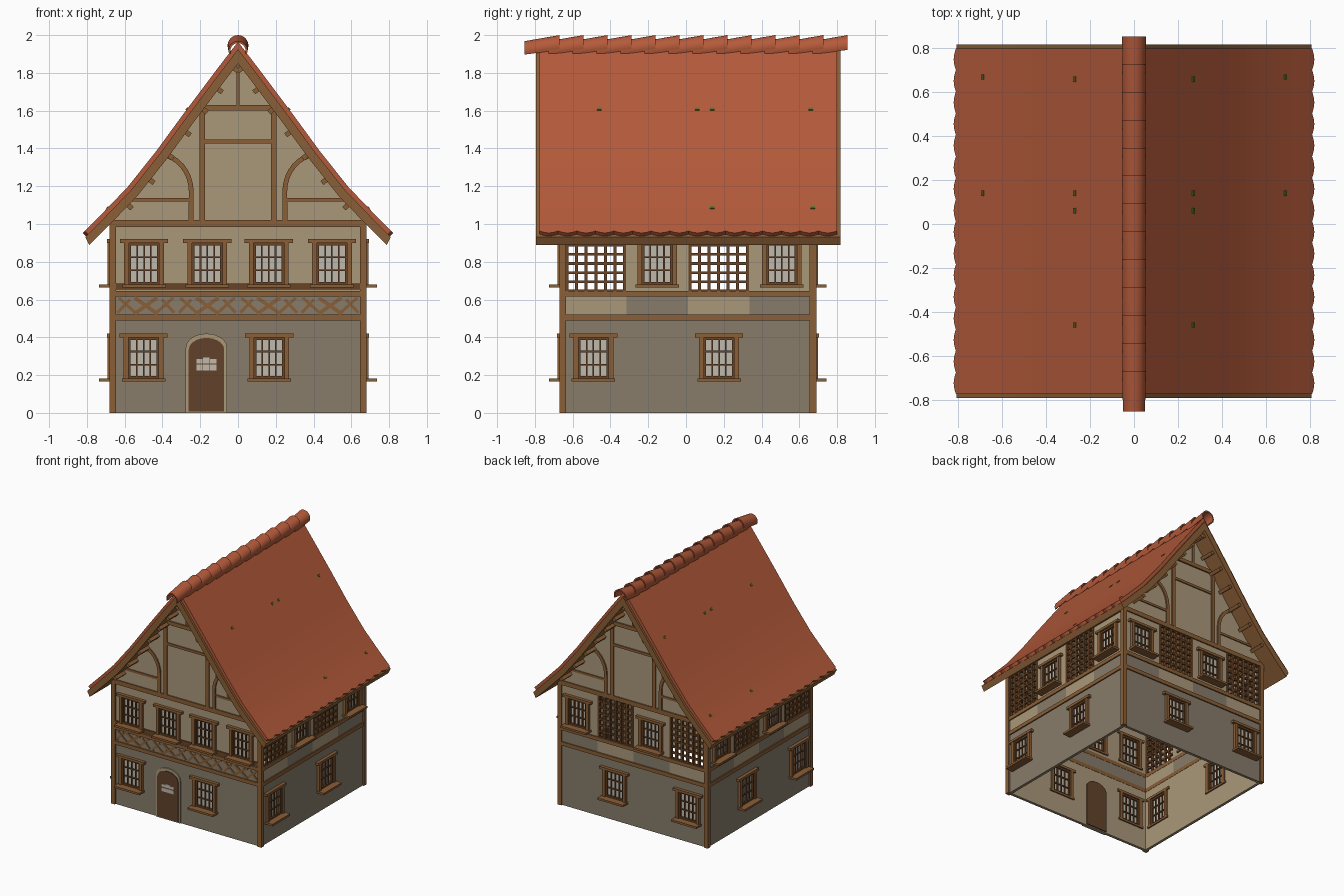
import bpy, bmesh, math
from mathutils import Vector

if "Cube" in bpy.data.objects:
    bpy.data.objects.remove(bpy.data.objects["Cube"])

H, CY = 0.68, 0.01          # half width of the body, y of its centre
SIDES = ("front", "back", "right", "left")


def material(name, *rgb):
    m = bpy.data.materials.new(name)
    m.diffuse_color = [((c / 255 + 0.055) / 1.055) ** 2.4 for c in rgb] + [1]
    m.use_nodes = True
    m.node_tree.nodes["Principled BSDF"].inputs["Base Color"].default_value = m.diffuse_color
    return m


ROOF = material("roof clay red", 180, 90, 58)
WOOD = material("light timber", 138, 94, 54)
DARK = material("dark timber", 104, 68, 38)
DOOR = material("door brown", 98, 66, 42)
PLASTER = material("plaster beige", 170, 152, 122)
STONE = material("stone grey", 136, 124, 107)
GLASS = material("pane grey", 192, 186, 172)
MOSS = material("moss green", 92, 116, 42)

parts = {}


def loft(name, mat, rings):
    """Closed solid through a list of equal rings, added to the named part."""
    bm = parts.setdefault(name, (bmesh.new(), mat))[0]
    vs = [[bm.verts.new(p) for p in r] for r in rings]
    n = len(vs[0])
    for a, b in zip(vs, vs[1:]):
        for i in range(n):
            bm.faces.new((a[i], a[(i + 1) % n], b[(i + 1) % n], b[i]))
    bm.faces.new(vs[0])
    bm.faces.new(vs[-1])


def pos(side, u, z, d):
    """Wall coordinates: u along the wall, z up, d outward from its plane."""
    return {"front": (u, CY - H - d, z), "back": (u, CY + H + d, z),
            "right": (H + d, CY + u, z), "left": (-H - d, CY + u, z)}[side]


def prism(name, mat, side, pts, d0, d1):
    loft(name, mat, [[pos(side, u, z, d) for u, z in pts] for d in (d0, d1)])


def box(name, mat, side, u0, u1, z0, z1, d0, d1):
    prism(name, mat, side, [(u0, z0), (u1, z0), (u1, z1), (u0, z1)], d0, d1)


def bar(name, mat, side, a, b, w, d0, d1):
    """Straight beam of width w from a to b in the wall plane."""
    a, b = Vector(a), Vector(b)
    t = (b - a).normalized() * w / 2
    n = Vector((-t.y, t.x))
    prism(name, mat, side, [a + n, b + n, b - n, a - n], d0, d1)


def pierced(name, mat, side, z0, z1, holes, hz0, hz1, d0, d1):
    """Wall strip with rectangular openings."""
    u = -0.655
    for a, b in holes:
        box(name, mat, side, u, a, z0, z1, d0, d1)
        box(name, mat, side, a, b, z0, hz0, d0, d1)
        if hz1 < z1:
            box(name, mat, side, a, b, hz1, z1, d0, d1)
        u = b
    box(name, mat, side, u, 0.655, z0, z1, d0, d1)


def window(side, u, z):
    """Framed window whose sill starts at height z."""
    for s in (-1, 1):
        a, b = sorted((u + s * 0.08, u + s * 0.105))
        box("window_frames", WOOD, side, a, b, z + 0.015, z + 0.235, -0.045, 0.01)
        a, b = sorted((u + s * 0.068, u + s * 0.08))
        box("window_sashes", DARK, side, a, b, z + 0.015, z + 0.235, -0.035, 0)
    box("window_headers", WOOD, side, u - 0.128, u + 0.128, z + 0.235, z + 0.255, -0.045, 0.014)
    box("window_sills", WOOD, side, u - 0.115, u + 0.115, z, z + 0.016, -0.045, 0.055)
    for a in (z + 0.016, z + 0.222):
        box("window_sashes", DARK, side, u - 0.08, u + 0.08, a, a + 0.013, -0.035, 0)
    for i in (-1, 0, 1):
        box("window_bars", DARK, side, u + i * 0.036 - 0.004, u + i * 0.036 + 0.004, z + 0.02, z + 0.23, -0.032, -0.006)
    for i in (1, 2):
        c = z + 0.02 + 0.07 * i
        box("window_bars", DARK, side, u - 0.075, u + 0.075, c - 0.004, c + 0.004, -0.032, -0.006)
    box("window_panes", GLASS, side, u - 0.08, u + 0.08, z + 0.016, z + 0.235, -0.022, -0.016)


# Walls, storey beams, windows and open lattices
LOW, CELLS = (-0.5, 0.165), (-0.4875, -0.1625, 0.1625, 0.4875)
for side in SIDES:
    holes = [(u - 0.085, u + 0.085) for u in LOW]
    pierced("ground_wall", STONE, side, 0, 0.5, holes, 0.18, 0.4, -0.022, -0.012)
    pierced("ground_wall_lining", PLASTER, side, 0, 0.5, holes, 0.18, 0.4, -0.034, -0.022)
    for u in LOW:
        window(side, u, 0.165)
    top = []
    for i, u in enumerate(CELLS):
        lattice = side != "front" and i in (0, 2)
        band = ("band_panels_plaster", PLASTER) if lattice else ("band_panels_stone", STONE)
        box(*band, side, u - 0.1625, u + 0.1625, 0.5, 0.635, -0.034, -0.012)
        if lattice:
            a, b = u - 0.152, u + 0.152
            for k in range(7):
                c = a + (b - a) * k / 6
                box("lattice", DARK, side, c - 0.008, c + 0.008, 0.64, 0.99, -0.03, -0.008)
            for k in range(8):
                c = 0.645 + 0.0485 * k
                box("lattice", DARK, side, a, b, c - 0.007, c + 0.007, -0.027, -0.011)
            top.append((u - 0.16, u + 0.16, 0.645, 0.985))
        else:
            w = u + math.copysign(0.01, u) * (abs(u) > 0.3)
            window(side, w, 0.665)
            top.append((w - 0.085, w + 0.085, 0.68, 0.9))
    u = -0.655
    for a, b, z0, z1 in top:
        box("upper_wall", PLASTER, side, u, a, 0.64, 1.0, -0.034, -0.012)
        box("upper_wall", PLASTER, side, a, b, 0.64, z0, -0.034, -0.012)
        box("upper_wall", PLASTER, side, a, b, z1, 1.0, -0.034, -0.012)
        u = b
    box("upper_wall", PLASTER, side, u, 0.655, 0.64, 1.0, -0.034, -0.012)
    for z0, z1 in ((0.49, 0.52), (0.615, 0.645), (0.985, 1.02)):
        box("storey_beams", WOOD, side, -0.66, 0.66, z0, z1, -0.036, -0.002)
for s in ("front", "back"):
    for a in (-0.68, 0.645):
        box("corner_posts", WOOD, s, a, a + 0.035, 0, 1.02, -0.035, 0)

# Ornamental braces on the front band
box("front_sill_beam", DARK, "front", -0.645, 0.645, 0.652, 0.685, -0.03, -0.004)
for u in CELLS:
    for s in (-1, 1):
        bar("band_braces", WOOD, "front", (u - s * 0.06, 0.525), (u + s * 0.06, 0.61), 0.02, -0.02, -0.006)
        bar("band_braces", WOOD, "front", (u + s * 0.05, 0.525), (u + s * 0.145, 0.61), 0.016, -0.02, -0.007)
        bar("band_braces", WOOD, "front", (u + s * 0.15, 0.53), (u + s * 0.085, 0.6), 0.016, -0.02, -0.008)


# Arched door with surround and a small light
def arch(u, w, z0, z1, rise, n=10):
    return [(u - w, z0), (u + w, z0)] + [(u + w * math.cos(math.pi * i / n), z1 + rise * math.sin(math.pi * i / n))
                                         for i in range(n + 1)]


prism("door_surround", PLASTER, "front", arch(-0.167, 0.11, 0, 0.345, 0.075), -0.03, -0.004)
prism("door_leaf", DOOR, "front", arch(-0.167, 0.094, 0.008, 0.335, 0.062), -0.042, 0.001)
for i in (-1, 0, 1):
    for z0, h in ((0.225, 0.03), (0.262, 0.03 - 0.008 * abs(i))):
        box("door_light", GLASS, "front", -0.184 + i * 0.037, -0.15 + i * 0.037, z0, z0 + h, -0.01, 0.003)

# Roof profile, sagging towards the eaves
PROFILE = [Vector(p) for p in ((0, 1.965), (0.13, 1.795), (0.28, 1.595), (0.43, 1.39),
                               (0.585, 1.195), (0.72, 1.055), (0.812, 0.963))]


def normal(i):
    a, b = PROFILE[max(i - 1, 0)], PROFILE[min(i + 1, 6)]
    t = (b - a).normalized()
    return Vector((-t.y, t.x))


def off(d, ext=0.0):
    """Right half of the profile moved inward by d, lengthened by ext."""
    pts = [p - normal(i) * d for i, p in enumerate(PROFILE)]
    pts[0] = Vector((0, PROFILE[0].y - d / normal(0).y))
    pts[-1] = pts[-1] + (PROFILE[-1] - PROFILE[-2]).normalized() * ext
    return pts


for s in (-1, 1):
    # scalloped tile sheet and timber boarding beneath
    rings, n = [], 128
    for j in range(n + 1):
        e = 0.014 * abs(math.sin(math.pi * 16 * j / n))
        y = -0.775 + 1.575 * j / n
        rings.append([(s * p.x, y, p.y) for p in off(0, e) + off(0.024, e)[::-1]])
    loft("roof_tiles", ROOF, rings)
    pts = [(s * p.x, p.y) for p in off(0.024, 0.02) + off(0.07, 0.035)[::-1]]
    loft("roof_boarding", WOOD, [[(x, y, z) for x, z in pts] for y in (-0.793, 0.818)])
    # moss tufts
    for y, x in ((-0.46, 0.27), (0.06, 0.27), (0.14, 0.27), (0.66, 0.27), (0.67, 0.69), (0.14, 0.69)):
        i = max(k for k in range(6) if PROFILE[k].x <= x)
        t = (PROFILE[i + 1] - PROFILE[i]).normalized()
        p = PROFILE[i] + t * ((x - PROFILE[i].x) / t.x)
        m = Vector((-t.y, t.x)) * 0.005
        q = [p - t * 0.01 - m, p + t * 0.01 - m, p + t * 0.007 + m, p - t * 0.007 + m]
        loft("moss", MOSS, [[(s * v.x, yy, v.y) for v in q] for yy in (y - 0.012, y + 0.012)])

# Overlapping ridge tiles, each tilted up towards the back
for k in range(13):
    y = -0.855 + 0.127 * k
    rings = []
    for yy, zc, r in ((y, 1.918, 0.05), (y + 0.186, 1.945, 0.055)):
        ang = [math.radians(-25 + 230 * i / 16) for i in range(17)]
        rings.append([(r * math.cos(a), yy, zc + r * math.sin(a)) for a in ang]
                     + [((r - 0.01) * math.cos(a), yy, zc + (r - 0.01) * math.sin(a)) for a in ang[::-1]])
    loft("ridge_tiles", ROOF, rings)

# Gables: plaster, frame, curved braces and overhang pegs
inner = [(p.x, p.y) for p in off(0.05) if p.x < 0.65] + [(0.66, 1.045), (0.66, 0.99)]
gable = inner + [(-x, z) for x, z in inner[:0:-1]]
for side in ("front", "back"):
    prism("gable_wall", PLASTER, side, gable, -0.034, -0.012)
    g = ("gable_timbers", WOOD, side)
    box(*g, -0.2, 0.2, 1.6, 1.63, -0.02, 0)
    box(*g, -0.18, 0.18, 1.427, 1.447, -0.02, -0.003)
    box(*g, -0.009, 0.009, 1.63, 1.9, -0.02, -0.003)
    for s in (-1, 1):
        a, b = sorted((s * 0.175, s * 0.205))
        box(*g, a, b, 1.02, 1.605, -0.02, -0.001)
        a, b = sorted((s * 0.245, s * 0.575))
        box(*g, a, b, 1.12, 1.138, -0.02, -0.004)
        arc = [math.radians(90 * i / 8) for i in range(8)]
        curve = [(0.235, 1.02)] + [(0.42 - 0.185 * math.cos(t), 1.17 + 0.21 * math.sin(t)) for t in arc]
        curve += [(0.26 + 0.16 * (1 - math.cos(t)), 1.17 + 0.185 * math.sin(t)) for t in arc[::-1]] + [(0.262, 1.02)]
        prism(*g, [(s * x, z) for x, z in curve], -0.02, -0.002)
        for x in (0.075, 0.16, 0.24, 0.33, 0.42, 0.52, 0.63):
            i = max(k for k in range(6) if PROFILE[k].x <= x)
            t = (PROFILE[i + 1] - PROFILE[i]).normalized()
            p = PROFILE[i] + t * ((x - PROFILE[i].x) / t.x) - Vector((-t.y, t.x)) * 0.08
            a, b = p - t * 0.013, p + t * 0.013
            bar("overhang_pegs", WOOD, side, (s * a.x, a.y), (s * b.x, b.y), 0.032, -0.012, 0.105)

# Turn every collected part into an object
for name, (bm, mat) in parts.items():
    bmesh.ops.recalc_face_normals(bm, faces=bm.faces)
    me = bpy.data.meshes.new(name)
    bm.to_mesh(me)
    bm.free()
    me.materials.append(mat)
    ob = bpy.data.objects.new(name, me)
    bpy.context.collection.objects.link(ob)
    if name in ("roof_tiles", "ridge_tiles", "roof_boarding"):
        bpy.ops.object.select_all(action="DESELECT")
        ob.select_set(True)
        bpy.context.view_layer.objects.active = ob
        bpy.ops.object.shade_smooth_by_angle(angle=math.radians(35))
